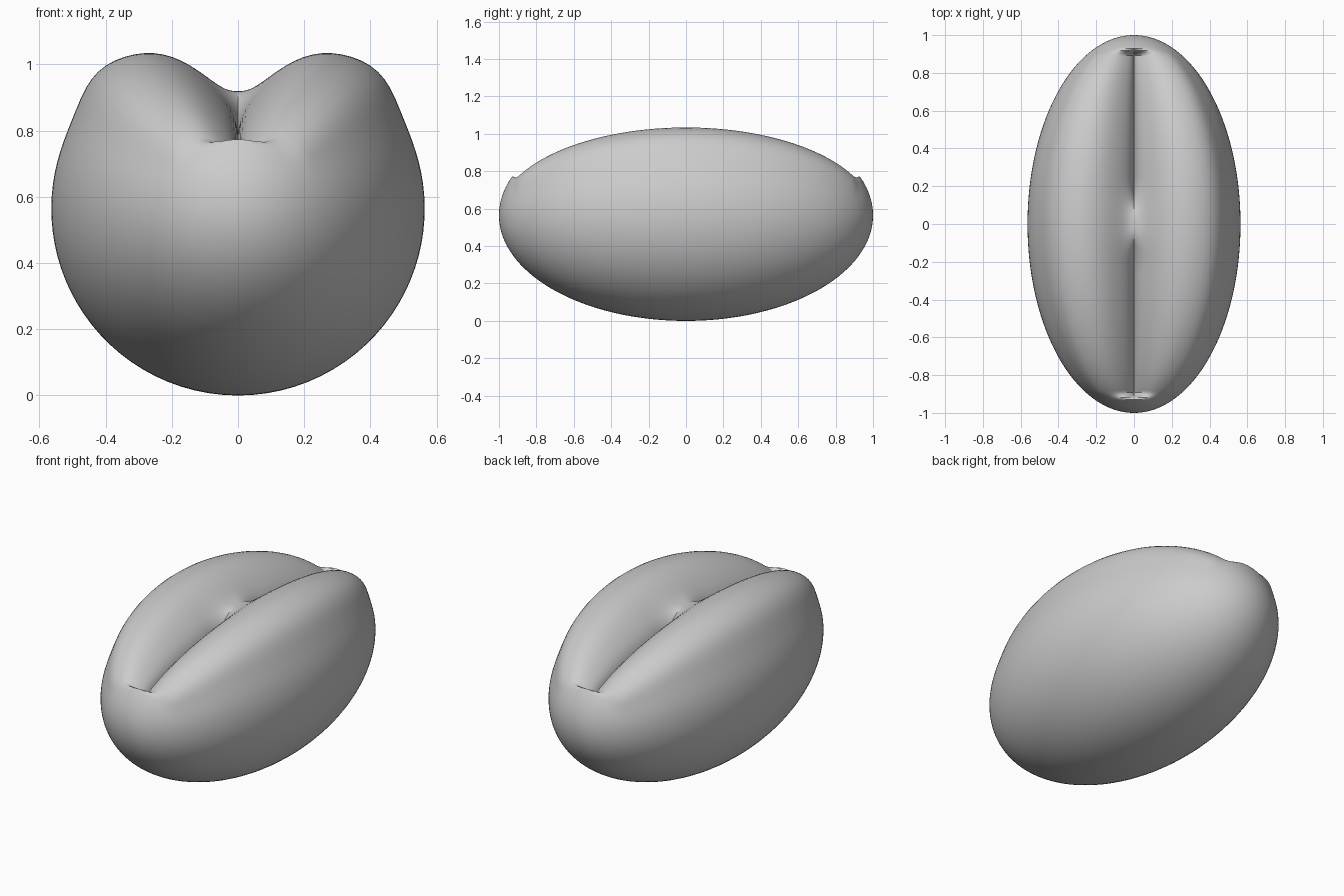
import bpy, bmesh
from math import pi, sin, cos, exp, degrees

if "Cube" in bpy.data.objects:
    bpy.data.objects.remove(bpy.data.objects["Cube"], do_unlink=True)

RADIUS = 0.564   # half width of the grain
RINGS = 140      # steps along the length
HALF = 56        # steps around each side


def smoothstep(a, b, v):
    t = min(max((v - a) / (b - a), 0), 1)
    return t * t * (3 - 2 * t)


def section(angle, y):
    """Relative radius at an angle from straight up, at a place along the length."""
    a = abs(degrees(angle))
    groove = 0.37 * exp(-(a / 22) ** 2.4)
    bulge = 0.05 * exp(-((a - 46) / 12) ** 2)
    # narrow crease, bridged at the middle of the groove
    pinch = 0.2 * exp(-a / 5) * smoothstep(0.03, 0.25, abs(y))
    # the groove stops at a small lip near each tip
    open_part = 1 - smoothstep(0.89, 0.93, abs(y))
    return 1 + (bulge - groove - pinch) * open_part


# Angles packed more tightly around the crease
angles = [pi * (i / HALF) ** 1.4 for i in range(HALF + 1)]
angles = [-a for a in angles[-2:0:-1]] + angles

# Grain body: rings along y, closed with a point at each tip
bm = bmesh.new()
rings = []
for k in range(1, RINGS):
    t = pi * k / RINGS
    y = -cos(t)
    ring = []
    for a in angles:
        r = RADIUS * sin(t) * section(a, y)
        ring.append(bm.verts.new((r * sin(a), y, RADIUS + r * cos(a))))
    rings.append(ring)

count = len(angles)
for lower, upper in zip(rings, rings[1:]):
    for i in range(count):
        j = (i + 1) % count
        bm.faces.new((lower[i], lower[j], upper[j], upper[i]))
for y, ring in ((-1, rings[0]), (1, rings[-1])):
    tip = bm.verts.new((0, y, RADIUS))
    for i in range(count):
        bm.faces.new((tip, ring[i], ring[(i + 1) % count]))
bmesh.ops.recalc_face_normals(bm, faces=bm.faces)

mesh = bpy.data.meshes.new("grain_body")
bm.to_mesh(mesh)
bm.free()
grain = bpy.data.objects.new("grain_body", mesh)
bpy.context.collection.objects.link(grain)

# Plain grey surface
grey = bpy.data.materials.new("light_grey")
grey.use_nodes = True
colour = (0.6, 0.6, 0.6, 1)
grey.diffuse_color = colour
grey.node_tree.nodes["Principled BSDF"].inputs["Base Color"].default_value = colour
mesh.materials.append(grey)

# Smooth shading with the crease kept sharp
bpy.ops.object.select_all(action="DESELECT")
grain.select_set(True)
bpy.context.view_layer.objects.active = grain
bpy.ops.object.shade_smooth_by_angle(angle=0.7)
